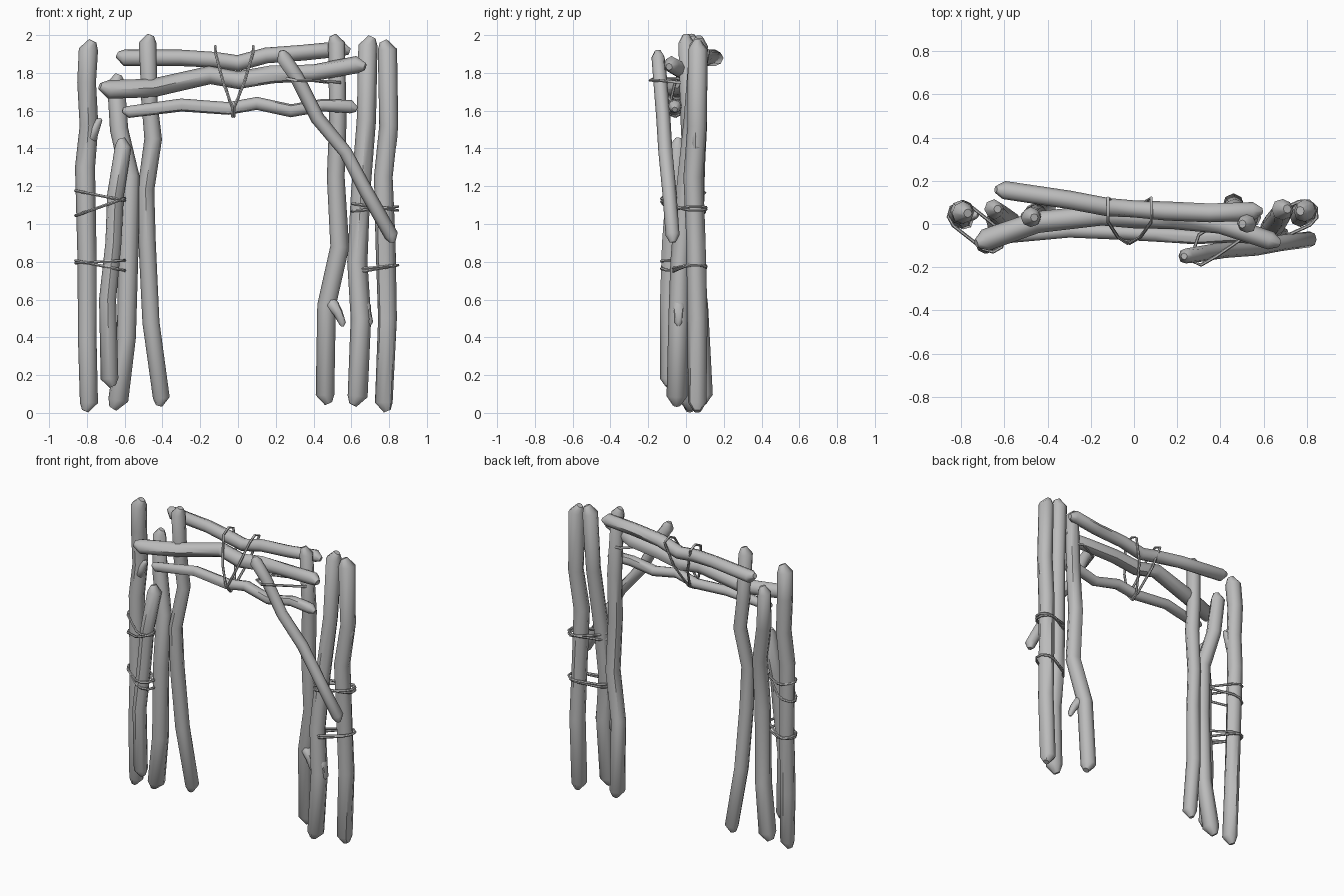
import bpy, bmesh, math, random
from mathutils import Vector

cube = bpy.data.objects.get("Cube")
if cube:
    bpy.data.objects.remove(cube, do_unlink=True)

random.seed(4)
X, Y, Z = Vector((1, 0, 0)), Vector((0, 1, 0)), Vector((0, 0, 1))


def material(name, grey):
    mat = bpy.data.materials.new(name)
    mat.use_nodes = True
    colour = (grey, grey, grey, 1)
    mat.diffuse_color = colour
    mat.node_tree.nodes["Principled BSDF"].inputs["Base Color"].default_value = colour
    return mat


WOOD = material("plain grey wood", 0.5)


def sweep(name, path, radii, sides, ref, closed=False, jitter=0.0):
    """Skin a tube along a path; ref is a direction the path never follows."""
    bm = bmesh.new()
    rings = []
    count = len(path)
    for i, p in enumerate(path):
        if closed:
            t = path[(i + 1) % count] - path[i - 1]
        else:
            t = path[min(i + 1, count - 1)] - path[max(i - 1, 0)]
        t.normalize()
        u = ref.cross(t).normalized()
        v = t.cross(u)
        ring = []
        for k in range(sides):
            a = math.tau * k / sides
            r = radii[i] * (1 + random.uniform(-jitter, jitter))
            ring.append(bm.verts.new(p + (u * math.cos(a) + v * math.sin(a)) * r))
        rings.append(ring)
    for i in range(count if closed else count - 1):
        a, b = rings[i], rings[(i + 1) % count]
        for k in range(sides):
            n = (k + 1) % sides
            bm.faces.new((a[k], a[n], b[n], b[k]))
    if not closed:
        bm.faces.new(rings[0])
        bm.faces.new(rings[-1])
    bmesh.ops.recalc_face_normals(bm, faces=bm.faces)
    mesh = bpy.data.meshes.new(name)
    bm.to_mesh(mesh)
    bm.free()
    mesh.materials.append(WOOD)
    obj = bpy.data.objects.new(name, mesh)
    bpy.context.collection.objects.link(obj)
    return obj


def log(name, points, start, end, lean=1):
    """Crooked log with off-centre chopped ends; sizes in hundredths."""
    path = [Vector(p) / 100 for p in points]
    radii = [(start + (end - start) * i / (len(path) - 1)) / 100 for i in range(len(path))]
    for index, inner in ((0, 1), (-1, -2)):
        out = (path[index] - path[inner]).normalized()
        r = radii[index]
        side = Y.cross(out).normalized() * r * 0.4 * lean
        tip = path[index] + side
        path[index] = path[index] - out * r * 0.9
        if index == 0:
            path.insert(0, tip)
            radii.insert(0, r * 0.4)
        else:
            path.append(tip)
            radii.append(r * 0.4)
    sweep(name, path, radii, 8, Y, jitter=0.07)


def rope(name, points, ref):
    path = [Vector(p) / 100 for p in points]
    sweep(name, path, [0.008] * len(path), 6, ref, closed=True)


def lashing(name, first, second, z, slope):
    """Tilted rope loop pulled tight round two neighbouring poles."""
    a, b = Vector(first), Vector(second)
    along = b - a
    heading = math.atan2(along.y, along.x)
    points = []
    for centre, turn in ((b, -1), (a, 1)):
        for k in range(5):
            angle = heading + turn * math.pi / 2 + math.pi * k / 4
            x = centre.x + 6 * math.cos(angle)
            y = centre.y + 6 * math.sin(angle)
            points.append((x, y, z + slope * (x - (a.x + b.x) / 2)))
    rope(name, points, Z)


# Poles on the model's right
log("right_outer_pole", [(-79, 2, 1), (-80, 3, 40), (-80, 4, 80), (-81, 5, 130),
                         (-79, 6, 152), (-80, 6, 175), (-79, 5, 197)], 4.8, 5.2)
log("right_outer_stub", [(-79, 5, 143), (-76, 4, 150), (-73, 4, 156)], 3.5, 2)
log("right_rear_pole", [(-64, 2, 2), (-59, 0, 40), (-58, -1, 90), (-57, 1, 125),
                        (-63, 5, 150), (-65, 7, 179)], 5.5, 4.5)
log("right_front_pole", [(-68, -9, 14), (-69, -9, 60), (-66, -8, 90), (-65, -6, 115),
                         (-60, -4, 145)], 4.5, 4.5, -1)
log("right_inner_pole", [(-40, 8, 4), (-46, 5, 48), (-48, 2, 90), (-49, 2, 118),
                         (-45, 5, 145), (-47, 4, 165), (-48, 3, 200)], 4.5, 4.5)

# Poles on the model's left
log("left_inner_pole", [(46, 9, 5), (47, 7, 57), (54, 3, 88), (52, 3, 125),
                        (53, 2, 155), (52, 0, 200)], 5, 4.5, -1)
log("left_inner_stub", [(48, 5, 60), (53, 3, 53), (56, 2, 46)], 3.5, 1.8)
log("left_middle_pole", [(63, -5, 4), (65, -4, 50), (63, -3, 80), (65, 0, 115),
                         (68, 4, 155), (69, 7, 199)], 5.3, 5)
log("left_middle_stub", [(66, -4, 60), (68, -4, 53), (70, -4, 46)], 3.5, 2)
log("left_outer_pole", [(77, 6, 1), (79, 6, 50), (78, 5, 90), (77, 4, 125),
                        (80, 6, 152), (79, 6, 197)], 5, 5.2, -1)
log("left_outer_stub", [(79, 5, 138), (81, 5, 147), (82, 5, 155)], 4, 2.5)

# Crossbeams and diagonal brace
log("upper_beam", [(-64, 16, 188), (-30, 11, 188), (-12, 8, 187), (0, 7, 185),
                   (15, 6, 189), (35, 5, 191), (59, 6, 193)], 4.2, 4.2)
log("middle_beam", [(-73, -9, 171), (-45, 1, 172), (-15, 4, 179), (0, 3, 176),
                    (18, 2, 179), (40, 0, 180), (67, -9, 185)], 5, 4.5)
log("lower_beam", [(-61, -6, 159), (-30, -3, 163), (-5, -4, 161), (10, -5, 164),
                   (28, -6, 160), (45, -5, 163), (63, -6, 162)], 3.3, 3.5)
log("diagonal_brace", [(22, -15, 191), (31, -14, 178), (42, -12, 156),
                       (57, -11, 138), (68, -9, 117), (83, -7, 91)], 3.7, 3.7)

# Rope lashings round the pole pairs
for side, outer, inner, heights in (
        ("right", (-80, 4), (-66, -7), ((115, -0.2), (109, 0.35), (80, 0.05), (78, -0.2))),
        ("left", (79, 5), (66, -1), ((109, -0.15), (108, 0.1), (76, 0.18), (77, 0.1)))):
    for i, (z, slope) in enumerate(heights):
        lashing(f"{side}_lashing_{i}", outer, inner, z, slope)

# Rope loops tying the beams together
for side, x in (("right", -12), ("left", 8)):
    low = -3 if x < 0 else -2
    mid = (x + low) / 2
    rope(f"{side}_beam_rope", [(x, 12, 192), (x, 7, 194), (x, 1, 191), (mid, -6, 174),
                               (low, -9, 162), (low, -5, 157), (low, 0, 160),
                               (mid, 9, 176)], X)
rope("brace_rope", [(26, -17, 177), (31, -19, 176), (38, -15, 176), (54, -4, 175),
                    (55, 4, 174), (47, 5, 175), (30, -5, 177)], Z)

# Soft shading with crisp chopped ends
bpy.ops.object.select_all(action="DESELECT")
for obj in bpy.context.scene.objects:
    if obj.type == "MESH":
        obj.select_set(True)
        bpy.context.view_layer.objects.active = obj
bpy.ops.object.shade_smooth_by_angle(angle=math.radians(50))
